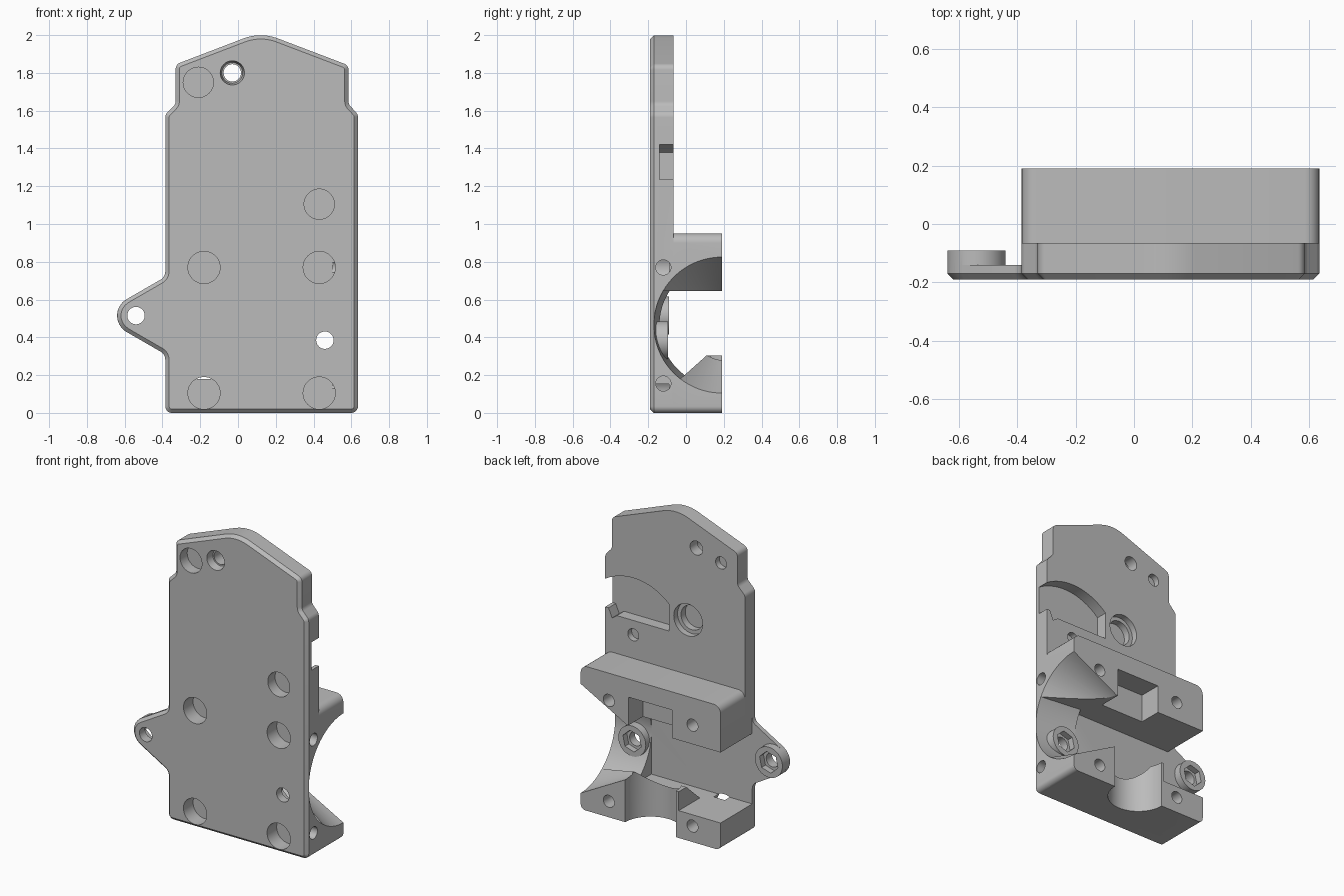
import bpy, bmesh, math
from mathutils import Vector

cube = bpy.data.objects.get("Cube")
if cube:
    bpy.data.objects.remove(cube, do_unlink=True)

grey = bpy.data.materials.new("plain_grey")
grey.use_nodes = True
grey.diffuse_color = (0.5, 0.5, 0.5, 1)
grey.node_tree.nodes["Principled BSDF"].inputs["Base Color"].default_value = (0.5, 0.5, 0.5, 1)


def place(axis, u, v, w):
    return {"x": (w, u, v), "y": (u, w, v), "z": (u, v, w)}[axis]


def prism(name, pts, axis, a, b, end_pts=None, chamfer=0):
    """Extrude a 2D outline along an axis; end_pts tapers it, chamfer bevels the rim at a."""
    bm = bmesh.new()
    lo = [bm.verts.new(place(axis, u, v, a)) for u, v in pts]
    hi = [bm.verts.new(place(axis, u, v, b)) for u, v in (end_pts or pts)]
    cap = bm.faces.new(lo)
    bm.faces.new(hi[::-1])
    n = len(lo)
    for i in range(n):
        bm.faces.new((lo[i], hi[i], hi[(i + 1) % n], lo[(i + 1) % n]))
    bmesh.ops.recalc_face_normals(bm, faces=bm.faces)
    if chamfer:
        bmesh.ops.bevel(bm, geom=list(cap.edges), offset=chamfer, segments=1,
                        profile=0.5, affect='EDGES')
    mesh = bpy.data.meshes.new(name)
    bm.to_mesh(mesh)
    bm.free()
    mesh.materials.append(grey)
    ob = bpy.data.objects.new(name, mesh)
    bpy.context.collection.objects.link(ob)
    return ob


def circle(u, v, r, n=48, start=0.0):
    return [(u + r * math.cos(start + math.tau * i / n),
             v + r * math.sin(start + math.tau * i / n)) for i in range(n)]


def rounded(corners, steps=7):
    """Outline from (u, v, radius) corners."""
    out = []
    for i, (u, v, r) in enumerate(corners):
        p = Vector((u, v))
        d1 = (Vector(corners[i - 1][:2]) - p).normalized()
        d2 = (Vector(corners[(i + 1) % len(corners)][:2]) - p).normalized()
        half = d1.angle(d2) / 2
        if r == 0:
            out.append((u, v))
            continue
        centre = p + (d1 + d2).normalized() * (r / math.sin(half))
        s = p + d1 * (r / math.tan(half)) - centre
        e = p + d2 * (r / math.tan(half)) - centre
        turn = s.angle_signed(e)
        for k in range(steps + 1):
            t = -turn * k / steps
            out.append((centre.x + s.x * math.cos(t) - s.y * math.sin(t),
                        centre.y + s.x * math.sin(t) + s.y * math.cos(t)))
    return out


def combine(base, tool, op):
    mod = base.modifiers.new("combine", 'BOOLEAN')
    mod.operation = op
    mod.solver = 'EXACT'
    mod.object = tool
    bpy.context.view_layer.objects.active = base
    bpy.ops.object.modifier_apply(modifier=mod.name)
    bpy.data.objects.remove(tool, do_unlink=True)


def cut(pts, axis, a, b, end_pts=None):
    combine(body, prism("cutter", pts, axis, a, b, end_pts), 'DIFFERENCE')


def add(pts, axis, a, b):
    combine(body, prism("addition", pts, axis, a, b), 'UNION')


def rect(u0, u1, v0, v1):
    return [(u0, v0), (u1, v0), (u1, v1), (u0, v1)]


# Plate outline, with and without the mounting ear
L, R = -0.385, 0.635
right_side = [(L, 0, 0.035), (R, 0, 0.035), (R, 1.58, 0.04), (0.585, 1.635, 0.04),
              (0.585, 1.84, 0.035), (0.12, 2.017, 0.25), (-0.33, 1.845, 0.035),
              (-0.33, 1.635, 0.04), (L, 1.58, 0.04)]
ear = [(L, 0.72, 0.05), (-0.74, 0.515, 0.1), (L, 0.31, 0.05)]

# Front slab with chamfered rim, thicker plate, and rear block
body = prism("carriage_body", rounded(right_side + ear), "y", -0.19, -0.14, chamfer=0.02)
add(rounded(right_side), "y", -0.16, -0.065)
add(rounded([(L, 0, 0.035), (R, 0, 0.035), (R, 0.95, 0.05), (L, 0.95, 0.05)]), "y", -0.12, 0.19)

# Pocket between the upper and lower blocks, with a sloped rib below
pocket = [(-0.14, 0.18), (-0.03, 0.18), (0.11, 0.305), (0.3, 0.305), (0.3, 0.645), (-0.14, 0.645)]
cut(pocket, "x", -0.085, 0.35)
cut(rect(-0.14, 0.3, 0.18, 0.645), "x", -0.5, -0.08)

# Round mouth on one side: shallow bowl inside the pocket height, and a cone
bowl = prism("bowl", circle(0.19, 0.465, 0.33, 96), "x", 0.345, 0.645, circle(0.19, 0.465, 0.361, 96))
limit = prism("limit", [(-0.25, 0.18)] + pocket[1:5] + [(-0.25, 0.645)], "x", 0.3, 0.8)
combine(bowl, limit, 'INTERSECT')
combine(body, bowl, 'DIFFERENCE')
cut(circle(0.19, 0.465, 0.18, 96), "x", 0.30, 0.65, circle(0.19, 0.465, 0.368, 96))

# Vertical round channel in the lower block, square notch in the upper block
cut(circle(0.125, 0.19, 0.185), "z", -0.1, 0.4)
cut(rect(-0.03, 0.286, 0.5, 0.83), "y", 0.04, 0.3)

# Curved recess at the plate edge
arc = [(0.43 + 0.38 * math.cos(math.radians(a)), 1.1 + 0.38 * math.sin(math.radians(a)))
       for a in range(48, 134, 5)]
cut(arc + [(0.17, 1.2), (0.55, 1.2), (0.585, 1.175), (0.61, 1.235), (0.7, 1.235)], "y", -0.14, 0.0)

# Stepped blind bore in the back of the plate
cut(circle(0.03, 1.31, 0.105), "y", -0.105, 0.0)
cut(circle(0.03, 1.31, 0.08), "y", -0.15, 0.0)

# Nut bosses with hexagonal recess and through hole
for x, z, back in ((-0.54, 0.515, -0.09), (0.46, 0.385, -0.095)):
    add(circle(x, z, 0.1), "y", -0.165, back)
    cut(circle(x, z, 0.07, 6, 0.3), "y", back - 0.04, back + 0.1)
    cut(circle(x, z, 0.046), "y", -0.3, 0.1)

# Front counterbores with matching blind screw holes from the back
for x, z, r, depth, back in ((-0.18, 0.77, 0.085, 0.1, 0.19), (0.43, 0.77, 0.085, 0.1, 0.19),
                             (-0.18, 0.105, 0.085, 0.1, 0.19), (0.43, 0.105, 0.085, 0.1, 0.19),
                             (0.43, 1.105, 0.08, 0.075, -0.065), (-0.21, 1.75, 0.08, 0.075, -0.065)):
    cut(circle(x, z, r), "y", -0.3, -0.19 + depth)
    cut(circle(x, z, 0.04, 32), "y", -0.19 + depth + 0.01, back + 0.1)

# Countersunk through hole near the top
cut(circle(-0.03, 1.8, 0.046), "y", -0.3, 0.1)
cut(circle(-0.03, 1.8, 0.066), "y", -0.2, -0.14, circle(-0.03, 1.8, 0.055))

# Side screw holes
for z in (0.77, 0.155):
    cut(circle(-0.12, z, 0.04, 32), "x", 0.5, 0.8)

# Smooth the curved walls, keep the edges crisp
bpy.ops.object.select_all(action='DESELECT')
body.select_set(True)
bpy.context.view_layer.objects.active = body
bpy.ops.object.shade_smooth_by_angle(angle=math.radians(25))
